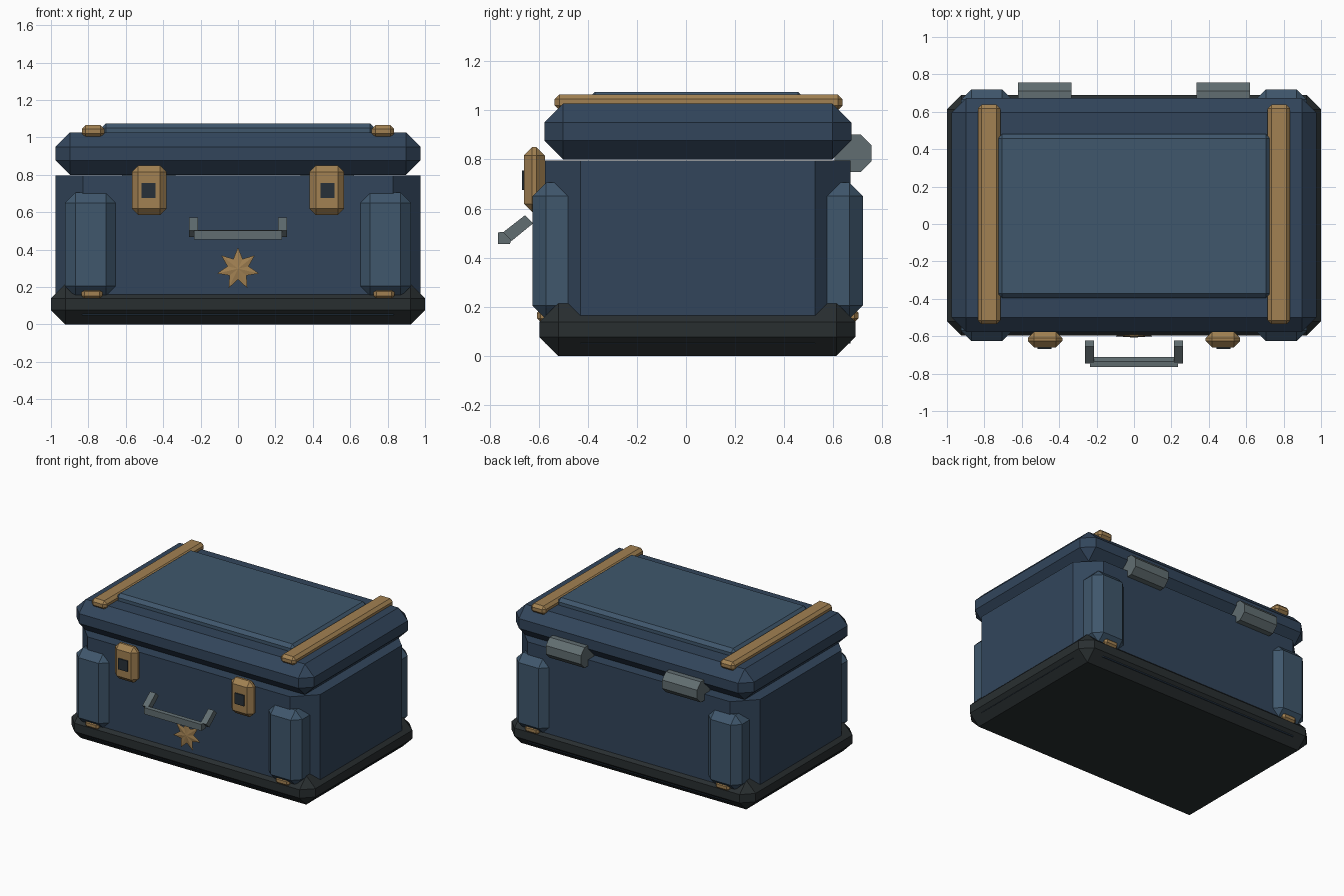
import bpy, bmesh, math
from mathutils import Matrix, Vector

if "Cube" in bpy.data.objects:
    bpy.data.objects.remove(bpy.data.objects["Cube"])


def material(name, rgb):
    m = bpy.data.materials.new(name)
    m.diffuse_color = (*rgb, 1)
    m.use_nodes = True
    m.node_tree.nodes["Principled BSDF"].inputs["Base Color"].default_value = m.diffuse_color
    return m


NAVY = material("navy", (0.032, 0.06, 0.105))
BLUE = material("blue", (0.05, 0.095, 0.15))
BLACK = material("black", (0.022, 0.028, 0.03))
BRASS = material("brass", (0.36, 0.22, 0.085))
STEEL = material("steel", (0.12, 0.155, 0.165))
DARK = material("dark", (0.02, 0.03, 0.04))


def finish(bm, name, mat):
    bmesh.ops.recalc_face_normals(bm, faces=bm.faces)
    me = bpy.data.meshes.new(name)
    bm.to_mesh(me)
    bm.free()
    ob = bpy.data.objects.new(name, me)
    me.materials.append(mat)
    bpy.context.collection.objects.link(ob)
    return ob


def box(name, mat, x, y, z, bevel=0.0, vertical_only=False):
    """Chamfered box from (min, max) ranges."""
    lo, hi = Vector((x[0], y[0], z[0])), Vector((x[1], y[1], z[1]))
    bm = bmesh.new()
    bmesh.ops.create_cube(bm, size=1, matrix=Matrix.Translation((lo + hi) / 2)
                          @ Matrix.Diagonal((*(hi - lo), 1)))
    if bevel:
        edges = [e for e in bm.edges if not vertical_only
                 or abs(e.verts[0].co.z - e.verts[1].co.z) > 0.01]
        bmesh.ops.bevel(bm, geom=edges, offset=bevel, segments=1,
                        affect='EDGES', profile=0.5)
    return finish(bm, name, mat)


def extrude_x(name, mat, profile, x0, x1):
    """Extrude a (y, z) profile along x."""
    bm = bmesh.new()
    f = bm.faces.new([bm.verts.new((x0, y, z)) for y, z in profile])
    r = bmesh.ops.extrude_face_region(bm, geom=[f])
    bmesh.ops.translate(bm, vec=(x1 - x0, 0, 0),
                        verts=[v for v in r["geom"] if isinstance(v, bmesh.types.BMVert)])
    if f.is_valid and not any(len(e.link_faces) == 2 for e in f.edges):
        bm.faces.new(list(f.verts))
    return finish(bm, name, mat)


# Main shells
box("base", BLACK, (-1, 1), (-0.597, 0.69), (0, 0.216), 0.077)
box("body", NAVY, (-0.975, 0.975), (-0.575, 0.67), (0.05, 0.795), 0.145, True)
box("lid", NAVY, (-0.975, 0.975), (-0.577, 0.673), (0.80, 1.027), 0.077)
box("lid_panel", BLUE, (-0.73, 0.73), (-0.395, 0.48), (0.98, 1.075), 0.024)

for s, side in ((-1, "left"), (1, "right")):
    def span(a, b):
        return tuple(sorted((s * a, s * b)))

    # Lid straps
    box("lid_strap_" + side, BRASS, span(0.715, 0.835), (-0.535, 0.638), (1.0, 1.065), 0.02)

    # Corner posts and the small brass studs under them
    for end, post, stud in (("front", (-0.625, -0.38), (-0.607, -0.50)),
                            ("back", (0.475, 0.72), (0.595, 0.702))):
        box(f"post_{end}_{side}", BLUE, span(0.65, 0.925), post, (0.15, 0.705), 0.055)
        box(f"stud_{end}_{side}", BRASS, span(0.725, 0.837), stud, (0.138, 0.19), 0.015)

    # Front latches with a dark keyhole plate
    box("latch_" + side, BRASS, span(0.383, 0.568), (-0.66, -0.575), (0.585, 0.85), 0.034)
    box("keyhole_" + side, DARK, span(0.44, 0.515), (-0.668, -0.655), (0.675, 0.755))

    # Handle arms
    extrude_x("handle_arm_" + side, STEEL,
              [(-0.655, 0.573), (-0.622, 0.54), (-0.71, 0.468), (-0.745, 0.503)],
              s * 0.215, s * 0.262)

    # Back hinge barrels
    octagon = [(0.68 + 0.082 * math.cos(math.pi * (i + 0.5) / 4),
                0.825 + 0.082 * math.sin(math.pi * (i + 0.5) / 4)) for i in range(8)]
    extrude_x("hinge_" + side, STEEL, octagon, s * 0.333, s * 0.62)

# Handle bar
extrude_x("handle_bar", STEEL,
          [(-0.765, 0.455), (-0.717, 0.455), (-0.71, 0.475), (-0.735, 0.505), (-0.765, 0.503)],
          -0.235, 0.235)

# Seven-pointed star, slightly raised in the middle
bm = bmesh.new()
ring = []
for i in range(14):
    r, a = (0.115, 0.058)[i % 2], math.pi / 2 + math.pi * i / 7
    ring.append(bm.verts.new((r * math.cos(a), -0.599, 0.298 + r * math.sin(a))))
front = bm.verts.new((0, -0.607, 0.298))
back = bm.verts.new((0, -0.59, 0.298))
for i in range(14):
    for tip in (front, back):
        bm.faces.new((ring[i], ring[(i + 1) % 14], tip))
finish(bm, "star", BRASS)
